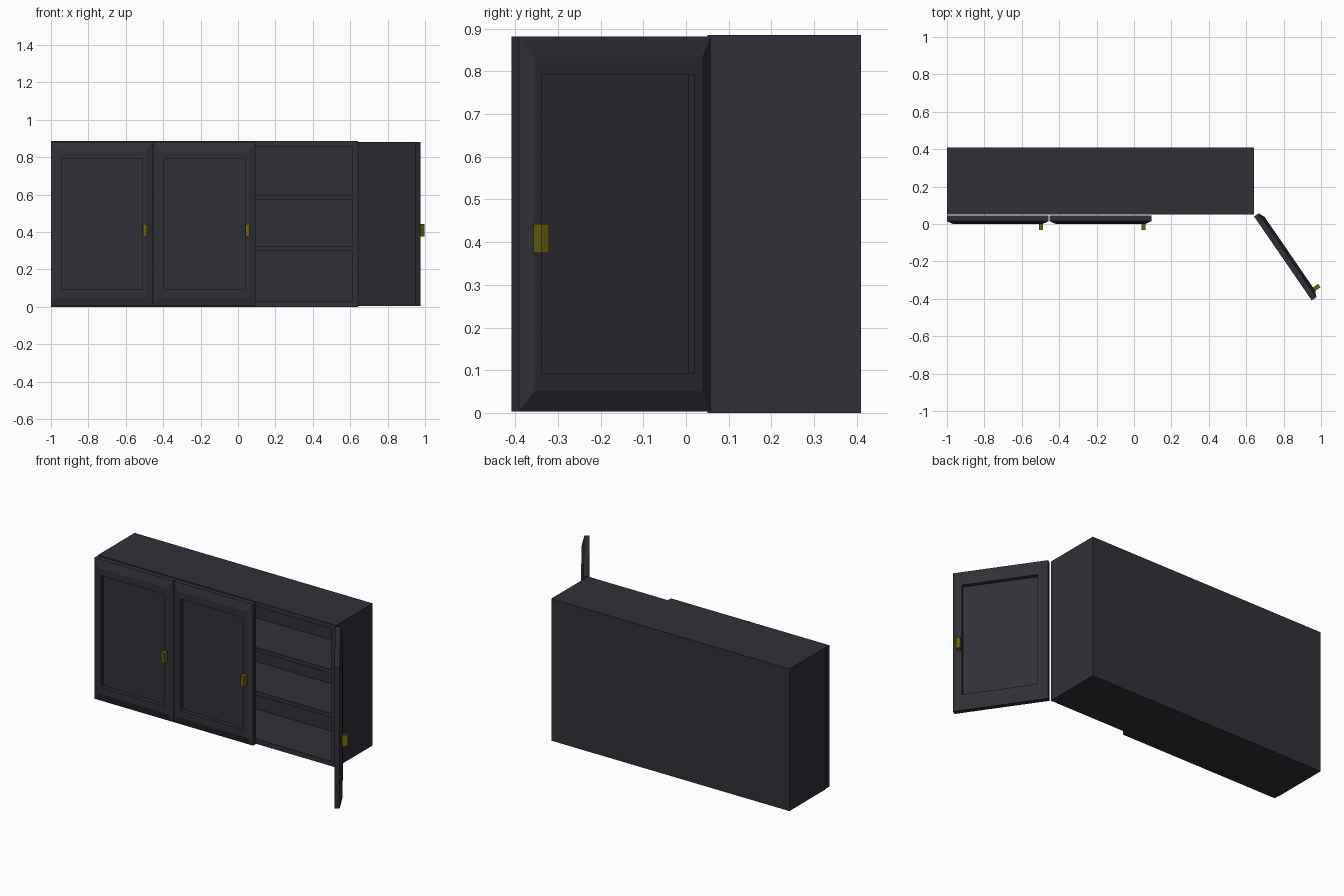
import bpy, bmesh, math
from mathutils import Matrix, Vector

if "Cube" in bpy.data.objects:
    bpy.data.objects.remove(bpy.data.objects["Cube"])

def material(name, rgb):
    m = bpy.data.materials.new(name)
    m.diffuse_color = (*rgb, 1)
    m.use_nodes = True
    m.node_tree.nodes["Principled BSDF"].inputs["Base Color"].default_value = m.diffuse_color
    return m

DARK = material("dark slate", (0.03, 0.03, 0.04))
BRASS = material("old brass", (0.16, 0.13, 0.005))

def finish(name, bm, mat, matrix=None):
    bmesh.ops.recalc_face_normals(bm, faces=bm.faces[:])
    if matrix:
        bm.transform(matrix)
    me = bpy.data.meshes.new(name)
    bm.to_mesh(me)
    bm.free()
    me.materials.append(mat)
    ob = bpy.data.objects.new(name, me)
    bpy.context.collection.objects.link(ob)
    return ob

def box(name, lo, hi, mat, matrix=None):
    bm = bmesh.new()
    bmesh.ops.create_cube(bm, size=1)
    for v in bm.verts:
        v.co = Vector([lo[i] + (v.co[i] + 0.5) * (hi[i] - lo[i]) for i in range(3)])
    return finish(name, bm, mat, matrix)

def stepped_panel(name, x0, x1, z0, z1, rings, mat, matrix=None):
    """Nested rectangles (inset x, inset z, y) bridged from back to innermost face."""
    bm = bmesh.new()
    loops = []
    for ix, iz, y in rings:
        loops.append([bm.verts.new(p) for p in (
            (x0 + ix, y, z0 + iz), (x1 - ix, y, z0 + iz),
            (x1 - ix, y, z1 - iz), (x0 + ix, y, z1 - iz))])
    bm.faces.new(loops[0])
    bm.faces.new(loops[-1])
    for a, b in zip(loops, loops[1:]):
        for i in range(4):
            j = (i + 1) % 4
            bm.faces.new((a[i], a[j], b[j], b[i]))
    return finish(name, bm, mat, matrix)

# carcass: hollow box, open towards the front
stepped_panel("cabinet_body", -1.0, 0.641, 0, 0.885,
              [(0, 0, 0.41), (0, 0, 0.05), (0.03, 0.03, 0.05), (0.03, 0.03, 0.38)], DARK)

# shelves across the inside
for i, z in enumerate((0.30, 0.573)):
    box(f"shelf_{i + 1}", (-0.975, 0.055, z), (0.615, 0.385, z + 0.025), DARK)

# doors: chamfered frame with recessed panel, plus a small block handle
W = 0.544
PROFILE = [(0, 0, 0), (0, 0, -0.03), (0.033, 0.048, -0.045),
           (0.055, 0.091, -0.045), (0.055, 0.091, -0.02)]

def door(name, pivot, side, angle):
    """side = 1: door extends right of its hinge, -1: left of it."""
    m = Matrix.Translation(pivot) @ Matrix.Rotation(math.radians(angle), 4, 'Z')
    x0, x1 = sorted((0, side * W))
    stepped_panel(name, x0, x1, 0.003, 0.882, PROFILE, DARK, m)
    hx = sorted((side * (W - 0.053), side * (W - 0.031)))
    box(name + "_handle", (hx[0], -0.078, 0.375), (hx[1], -0.044, 0.442), BRASS, m)

door("left_door", (-1.0, 0.045, 0), 1, 0)
door("middle_door", (-0.451, 0.045, 0), 1, 0)
door("open_right_door", (0.642, 0.04, 0), -1, 124.5)
